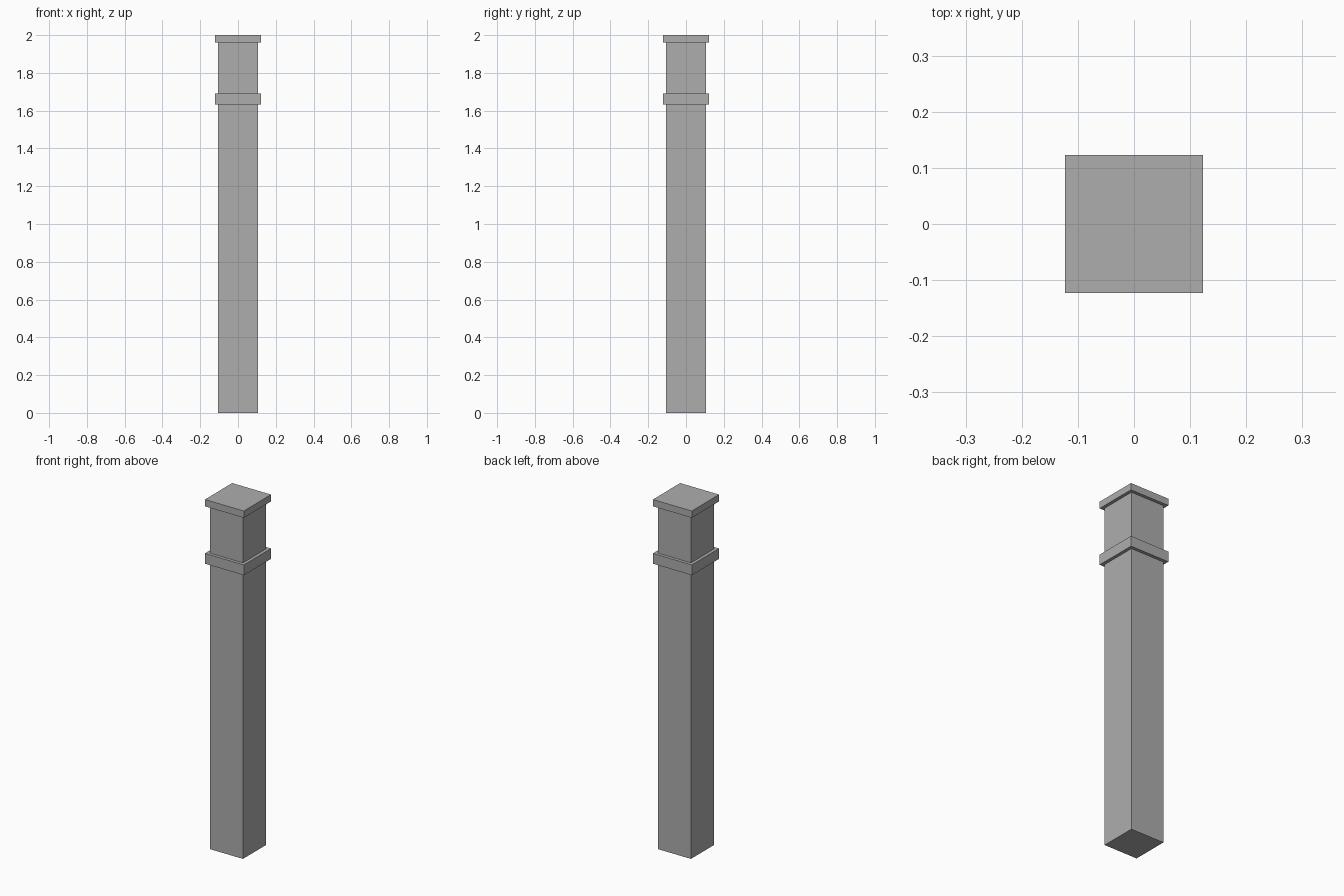
import bpy

if "Cube" in bpy.data.objects:
    bpy.data.objects.remove(bpy.data.objects["Cube"])

# Mid-dark grey for the whole post
grey = bpy.data.materials.new("dark_grey")
grey.diffuse_color = (0.42, 0.42, 0.42, 1)
grey.use_nodes = True
grey.node_tree.nodes["Principled BSDF"].inputs["Base Color"].default_value = grey.diffuse_color


def box(name, half, z0, z1):
    """Square block centred on the z axis, from z0 up to z1."""
    bpy.ops.mesh.primitive_cube_add(size=1, location=(0, 0, (z0 + z1) / 2))
    ob = bpy.context.object
    ob.name = name
    ob.scale = (2 * half, 2 * half, z1 - z0)
    bpy.ops.object.transform_apply(location=False, rotation=False, scale=True)
    ob.data.materials.append(grey)
    return ob


SHAFT_HALF = 0.105
TRIM_HALF = 0.123

# Main square post
box("post_shaft", SHAFT_HALF, 0.0, 1.97)

# Raised collar around the upper shaft
box("collar_band", TRIM_HALF, 1.633, 1.692)

# Flat cap
box("top_cap", TRIM_HALF, 1.961, 2.0)
